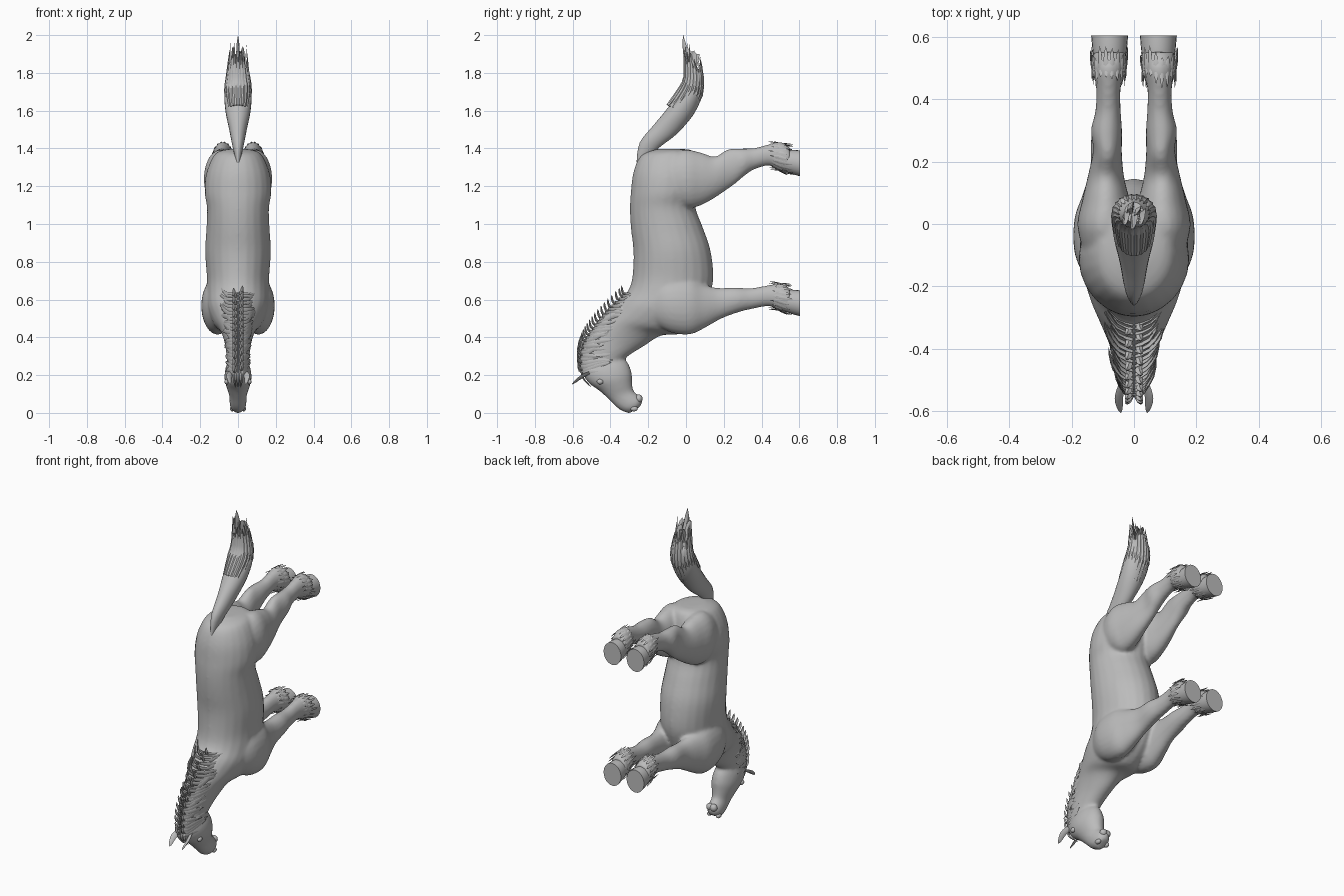
import bpy, bmesh, math, random
from mathutils import Vector

random.seed(4)
coat = bpy.data.materials.new("grey coat")
coat.diffuse_color = (0.5, 0.5, 0.5, 1)


def finish(bm, name, angle=50):
    """Turn a bmesh into a smooth-shaded object."""
    bmesh.ops.recalc_face_normals(bm, faces=bm.faces)
    me = bpy.data.meshes.new(name)
    bm.to_mesh(me)
    bm.free()
    me.materials.append(coat)
    ob = bpy.data.objects.new(name, me)
    bpy.context.collection.objects.link(ob)
    bpy.ops.object.select_all(action='DESELECT')
    bpy.context.view_layer.objects.active = ob
    ob.select_set(True)
    bpy.ops.object.shade_smooth_by_angle(angle=math.radians(angle))
    return ob


def spline(p, t):
    """Catmull-Rom through a list of Vectors, t in 0..len-1."""
    i = min(int(t), len(p) - 2)
    u = t - i
    a, b, c, d = (p[max(0, min(len(p) - 1, i + k))] for k in (-1, 0, 1, 2))
    return 0.5 * (2*b + (c - a)*u + (2*a - 5*b + 4*c - d)*u*u + (3*b - a - 3*c + d)*u**3)


def loft(bm, rings, side=1, sub=4, n=24):
    """Skin ellipses given as (y1, z1, y2, z2, half width, centre x)."""
    keys = [Vector(r if len(r) == 6 else r + (0,)) for r in rings]
    loops = []
    for k in range((len(keys) - 1) * sub + 1):
        y1, z1, y2, z2, w, cx = spline(keys, k / sub)
        loop = []
        for j in range(n):
            c, s = math.cos(math.tau*j/n), math.sin(math.tau*j/n)
            loop.append(bm.verts.new((side*(cx + w*c), (y1+y2)/2 + (y2-y1)/2*s,
                                      (z1+z2)/2 + (z2-z1)/2*s)))
        loops.append(loop)
    for a, b in zip(loops, loops[1:]):
        for j in range(n):
            bm.faces.new((a[j], a[(j+1) % n], b[(j+1) % n], b[j]))
    bm.faces.new(loops[0])
    bm.faces.new(loops[-1])


def lock(bm, pts, wide, w, t, steps=6):
    """Flat pointed strand of hair along a path."""
    pts = [Vector(p) for p in pts]
    wide = Vector(wide).normalized()
    prev = None
    for k in range(steps + 1):
        u = k / steps
        c = spline(pts, u * (len(pts) - 1))
        d = (spline(pts, min(u + .05, 1) * (len(pts)-1))
             - spline(pts, max(u - .05, 0) * (len(pts)-1))).normalized()
        out = d.cross(wide).normalized()
        f = (0.55 + 1.3*u)*(1 - u)**0.8 + 0.02
        ring = [bm.verts.new(c + v) for v in (wide*w*f, out*t*f, -wide*w*f, -out*t*f)]
        if prev:
            for j in range(4):
                bm.faces.new((prev[j], prev[(j+1) % 4], ring[(j+1) % 4], ring[j]))
        else:
            bm.faces.new(ring)
        prev = ring
    bm.faces.new(prev)


# Body, neck, head and legs, fused into one skin
trunk = [(-.15, 1.397, -.03, 1.397, .05), (-.235, 1.365, .05, 1.38, .12),
         (-.277, 1.28, .08, 1.27, .166), (-.292, 1.17, .07, 1.17, .177),
         (-.297, 1.08, .05, 1.09, .164), (-.292, .98, .09, .98, .167),
         (-.278, .85, .13, .86, .174), (-.284, .72, .145, .72, .165),
         (-.305, .65, .125, .62, .165), (-.35, .60, .07, .50, .16),
         (-.40, .54, -.03, .42, .13), (-.46, .47, -.13, .41, .095),
         (-.505, .40, -.22, .355, .072), (-.53, .32, -.30, .305, .062),
         (-.535, .25, -.35, .26, .055), (-.52, .20, -.38, .22, .04)]
head = [(-.545, .26, -.38, .32, .035), (-.545, .205, -.315, .275, .064),
        (-.512, .155, -.288, .215, .072), (-.46, .118, -.285, .165, .062),
        (-.41, .072, -.278, .118, .047), (-.365, .028, -.25, .092, .045),
        (-.33, .006, -.232, .068, .042), (-.30, -.002, -.238, .035, .026)]
hind_leg = [(-.14, 1.33, -.12, 1.12, .06, .09), (-.02, 1.392, 0, 1.085, .088, .093),
            (.08, 1.378, .07, 1.095, .076, .09), (.153, 1.357, .153, 1.139, .058, .09),
            (.22, 1.395, .25, 1.205, .046, .085), (.29, 1.40, .31, 1.255, .05, .088),
            (.36, 1.402, .36, 1.288, .041, .083), (.43, 1.42, .44, 1.31, .039, .082),
            (.50, 1.435, .49, 1.285, .052, .08), (.55, 1.405, .55, 1.27, .054, .078)]
front_leg = [(-.20, .64, -.17, .47, .05, .10), (-.11, .71, -.08, .425, .085, .105),
             (.01, .715, .02, .415, .083, .108), (.09, .68, .10, .45, .064, .10),
             (.17, .662, .19, .50, .05, .09), (.26, .664, .28, .533, .05, .088),
             (.34, .66, .35, .55, .041, .083), (.42, .673, .44, .565, .039, .082),
             (.50, .685, .49, .545, .052, .08), (.55, .66, .55, .525, .054, .078)]
bm = bmesh.new()
loft(bm, trunk)
loft(bm, head)
for s in (1, -1):
    loft(bm, hind_leg, s)
    loft(bm, front_leg, s)
body = finish(bm, "body", 180)
rm = body.modifiers.new("fuse", 'REMESH')
rm.mode, rm.voxel_size, rm.use_smooth_shade = 'VOXEL', 0.009, True
sm = body.modifiers.new("soften", 'SMOOTH')
sm.factor, sm.iterations = 0.5, 8

# Hooves and fetlock hair
for name, z in (("hind", 1.323), ("front", .582)):
    hoof, hair = bmesh.new(), bmesh.new()
    for s in (1, -1):
        loft(hoof, [(.50, z+.06, .50, z-.035, .045, .079), (.55, z+.068, .55, z-.055, .054, .078),
                    (.603, z+.067, .603, z-.070, .059, .078)], s)
        for i in range(18):
            a = math.tau * i / 18
            r = Vector((math.cos(a)*.045, 0, math.sin(a)*.062))
            c = Vector((s*.08, 0, z + .04))
            wide = (-math.sin(a), 0, math.cos(a))
            tip = random.uniform(.53, .575)
            lock(hair, [c + r*.8 + Vector((0, .445, 0)), c + r*1.2 + Vector((0, .50, -.01)),
                        c + r*1.32 + Vector((0, tip, -.022))], wide, .013, .005)
            lock(hair, [c + r*.95 + Vector((0, .53, -.015)), c + r*1.15 + Vector((0, .50, -.008)),
                        c + r*1.2 + Vector((0, tip - .1, 0))], wide, .010, .004)
    finish(hoof, name + "_hooves", 40)
    finish(hair, name + "_fetlock_hair")

# Tail: solid root and loose strands
bm = bmesh.new()
loft(bm, [(-.262, 1.325, -.20, 1.35, .012), (-.245, 1.43, -.135, 1.41, .031),
          (-.17, 1.525, -.045, 1.48, .047), (-.10, 1.61, .04, 1.58, .066),
          (-.035, 1.70, .08, 1.67, .072), (-.012, 1.77, .085, 1.745, .058),
          (.005, 1.83, .07, 1.82, .03)])
for i in range(22):
    a = math.tau * i / 22
    c, s = math.cos(a), math.sin(a)
    top = 1.84 + .10*random.random() - .05*s
    lock(bm, [(c*.055, -.035 + .065*s, 1.60 - .03*s), (c*.068, .024 + .06*s, 1.70 - .02*s),
              (c*.060, .04 + .05*s, 1.78), (c*.045, .03 + .045*s, top)], (-s, c, 0), .017, .008)
for x, y, top in ((0, -.015, 2.0), (.025, .0, 1.94), (-.025, .0, 1.94), (.012, .03, 1.91), (-.012, .045, 1.88)):
    lock(bm, [(x, .02, 1.70), (x, .035, 1.80), (x, y + .014, 1.90), (x, y, top)], (.6, .8, 0), .028, .013)
finish(bm, "tail")

# Mane: overlapping strands on both sides of the crest
crest = [Vector(p) for p in ((0, -.315, .635), (0, -.40, .555), (0, -.475, .47),
                             (0, -.525, .39), (0, -.548, .31), (0, -.545, .225))]
half = [.085, .08, .066, .056, .05, .05]
bm = bmesh.new()
for s in (1, -1):
    for i in range(26):
        t = i / 25 * 5
        p = spline(crest, t)
        w = half[round(t)]
        ln = random.uniform(.7, 1.15)
        up = random.uniform(-.02, .05)
        lock(bm, [p + Vector((s*.004, -.008, -.01)), p + Vector((s*w*.62, .012, -.012)),
                  p + Vector((s*(w + .004), .07*ln, up*.4)),
                  p + Vector((s*(w + .016), .145*ln, up))], (0, -.35, 1), .021, .009)
# Short tufts along the crest line
for i in range(24):
    p = spline(crest, i / 23 * 5)
    x = .012 * (-1)**i
    lock(bm, [p + Vector((x, .02, -.02)), p + Vector((x*1.5, -.018, .0)),
              p + Vector((x*2, -.026, .04))], (1, 0, 0), .015, .010)
# Forelock
for x in (-.014, 0, .014):
    lock(bm, [(x, -.545, .24), (x*1.3, -.548, .19), (x, -.50, .135)], (1, 0, 0), .013, .007)
finish(bm, "mane")

# Ears
bm = bmesh.new()
for s in (1, -1):
    lock(bm, [(s*.036, -.505, .215), (s*.048, -.555, .19), (s*.042, -.605, .15)],
         (s*.8, -.25, .45), .023, .012, 8)
finish(bm, "ears", 60)

# Eyes and nostrils
for name, pos, r in (("eyes", (.060, -.455, .165), (.012, .018, .014)),
                     ("nostrils", (.030, -.275, .022), (.013, .02, .014)),
                     ("lower_lip", (.012, -.25, .075), (.022, .02, .022))):
    bm = bmesh.new()
    for s in (1, -1):
        g = bmesh.ops.create_uvsphere(bm, u_segments=16, v_segments=10, radius=1)
        for v in g["verts"]:
            v.co = Vector((s*pos[0] + v.co.x*r[0], pos[1] + v.co.y*r[1], pos[2] + v.co.z*r[2]))
    finish(bm, name, 60)
